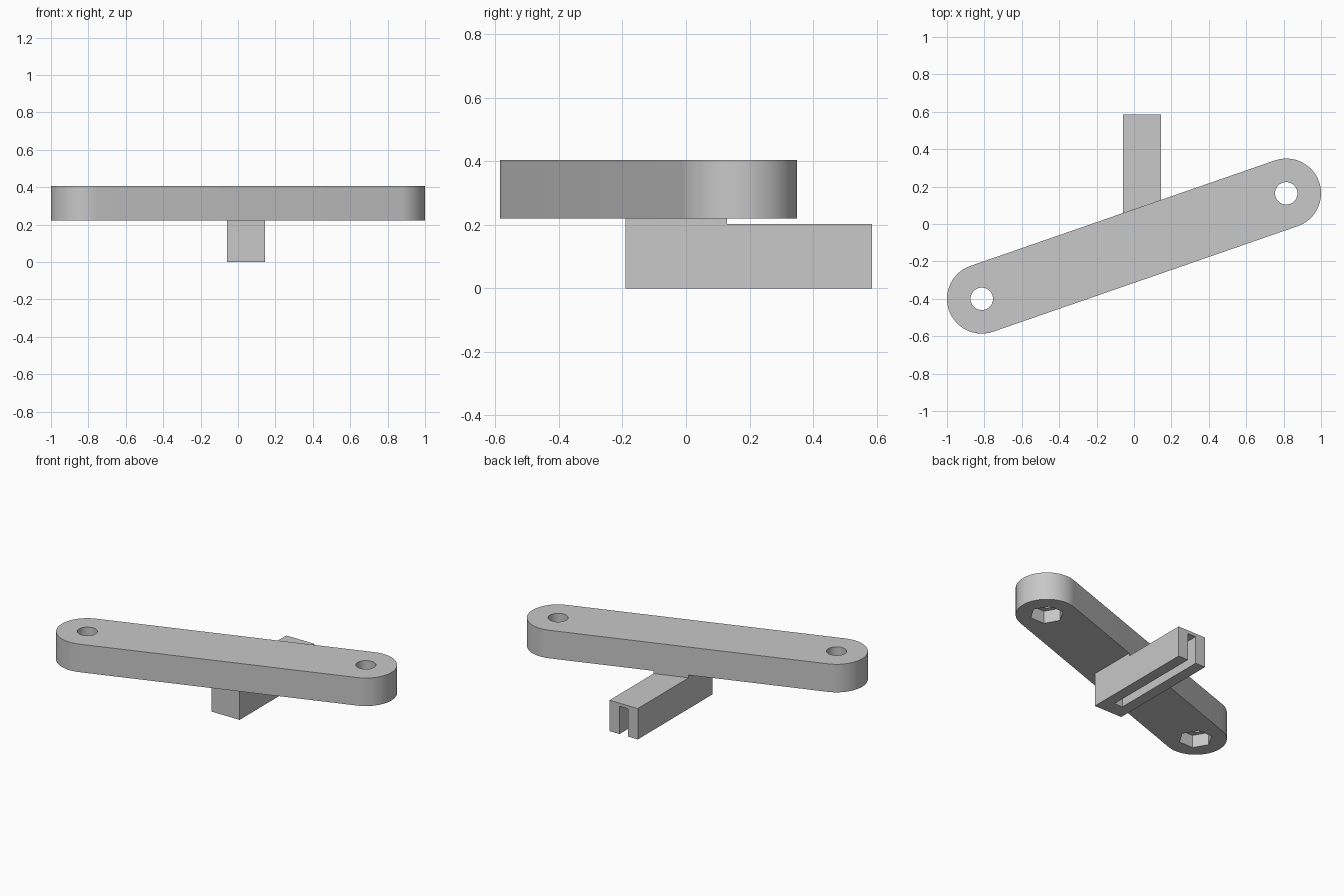
import bpy
import bmesh
from math import atan2, cos, sin, pi, tau, radians
from mathutils import Vector

default = bpy.data.objects.get("Cube")
if default:
    bpy.data.objects.remove(default, do_unlink=True)

grey = bpy.data.materials.new("plain grey")
grey.use_nodes = True
colour = (0.58, 0.58, 0.58, 1)
grey.diffuse_color = colour
grey.node_tree.nodes["Principled BSDF"].inputs["Base Color"].default_value = colour


def prism(name, outline, z0, z1):
    """Extrude a closed counter-clockwise xy outline from z0 to z1."""
    bm = bmesh.new()
    face = bm.faces.new([bm.verts.new((x, y, z0)) for x, y in outline])
    top = bmesh.ops.extrude_face_region(bm, geom=[face])["geom"]
    bmesh.ops.translate(bm, vec=(0, 0, z1 - z0),
                        verts=[v for v in top if isinstance(v, bmesh.types.BMVert)])
    bmesh.ops.recalc_face_normals(bm, faces=bm.faces)
    mesh = bpy.data.meshes.new(name)
    bm.to_mesh(mesh)
    bm.free()
    mesh.materials.append(grey)
    obj = bpy.data.objects.new(name, mesh)
    bpy.context.collection.objects.link(obj)
    return obj


def arc(centre, radius, start, sweep, steps):
    return [(centre.x + radius * cos(start + sweep * i / steps),
             centre.y + radius * sin(start + sweep * i / steps)) for i in range(steps + 1)]


def circle(centre, radius, sides):
    return arc(centre, radius, 0, tau, sides)[:-1]


def rectangle(x0, x1, y0, y1):
    return [(x0, y0), (x1, y0), (x1, y1), (x0, y1)]


def cut(target, cutter):
    cutter.hide_render = True
    mod = target.modifiers.new("cut", "BOOLEAN")
    mod.operation = "DIFFERENCE"
    mod.solver = "EXACT"
    mod.object = cutter
    bpy.context.view_layer.objects.active = target
    bpy.ops.object.modifier_apply(modifier=mod.name)
    bpy.data.objects.remove(cutter, do_unlink=True)


# Slanted bar with rounded ends
RADIUS, BAR_LOW, BAR_HIGH = 0.186, 0.221, 0.405
ends = [Vector((0.814, 0.164)), Vector((-0.814, -0.4))]
axis = ends[0] - ends[1]
angle = atan2(axis.y, axis.x)
outline = (arc(ends[0], RADIUS, angle - pi / 2, pi, 32)
           + arc(ends[1], RADIUS, angle + pi / 2, pi, 32))
bar = prism("slanted_bar", outline, BAR_LOW, BAR_HIGH)

# Bolt holes and hexagonal nut pockets underneath
for end in ends:
    cut(bar, prism("bolt_hole_cutter", circle(end, 0.06, 48), 0.1, 0.5))
    cut(bar, prism("nut_pocket_cutter", circle(end, 0.102, 6), 0.1, BAR_LOW + 0.083))

# Stem with a slot open at the bottom and the back
LEFT, RIGHT, FRONT, BACK, STEM_TOP = -0.06, 0.145, -0.19, 0.586, 0.203
stem = prism("slotted_stem", rectangle(LEFT, RIGHT, FRONT, BACK), 0, STEM_TOP)
mid = (LEFT + RIGHT) / 2
cut(stem, prism("slot_cutter", rectangle(mid - 0.03, mid + 0.03, -0.093, 0.7), -0.1, 0.182))


# Thin pad joining the stem to the bar, trimmed along the bar's back edge
def bar_back_edge(x):
    return ends[1].y + (x - ends[1].x) * axis.y / axis.x + RADIUS / cos(angle)


pad = prism("joining_pad", [(LEFT, FRONT), (RIGHT, FRONT), (RIGHT, bar_back_edge(RIGHT)),
                            (LEFT, bar_back_edge(LEFT))], STEM_TOP, BAR_LOW)

# Smooth the rounded walls, keep edges sharp
bpy.ops.object.select_all(action="DESELECT")
bar.select_set(True)
bpy.context.view_layer.objects.active = bar
bpy.ops.object.shade_smooth_by_angle(angle=radians(30))
